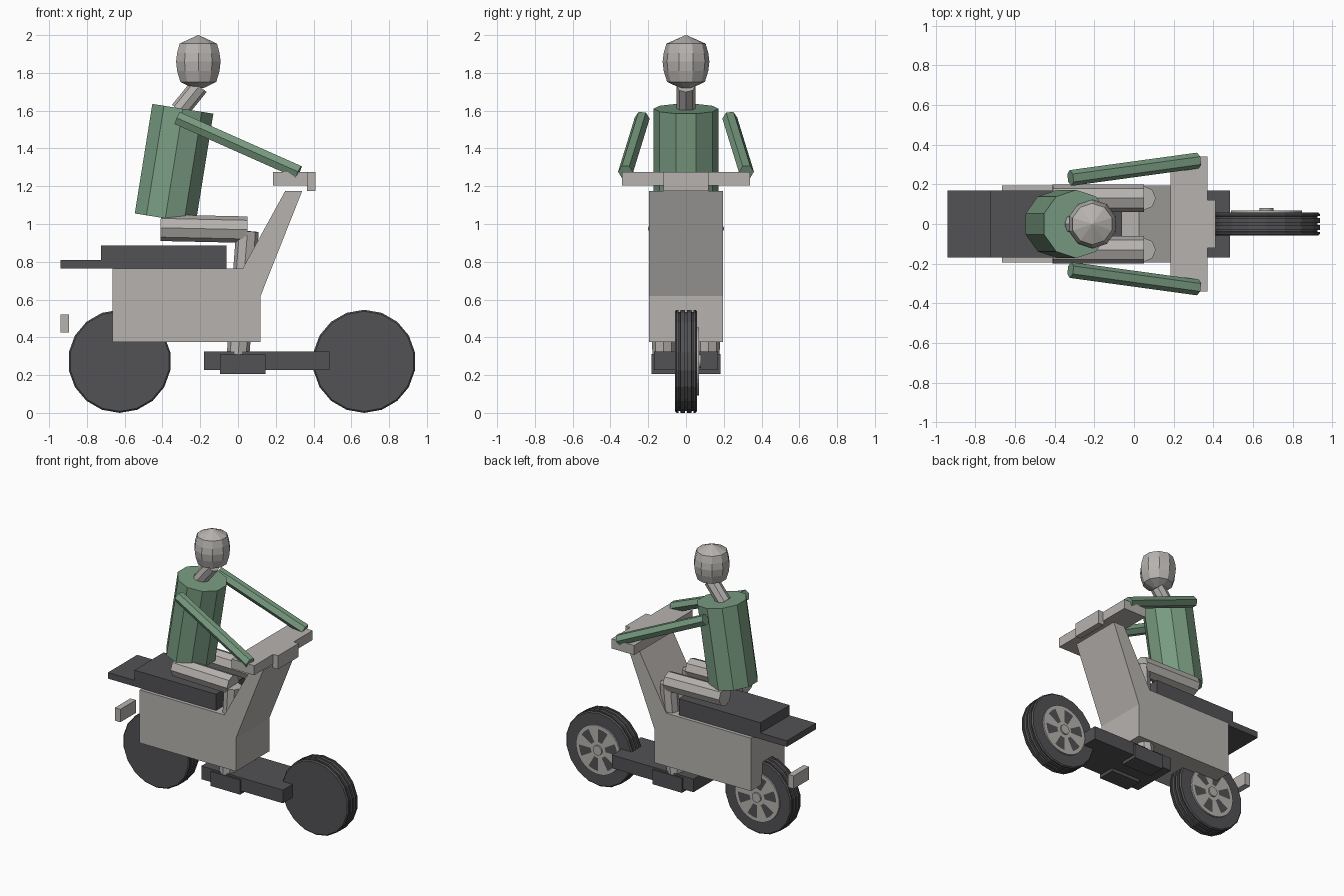
import bpy, bmesh
from math import sin, cos, pi
from mathutils import Vector

cube = bpy.data.objects.get("Cube")
if cube:
    bpy.data.objects.remove(cube)


def material(name, colour):
    m = bpy.data.materials.new(name)
    m.use_nodes = True
    m.diffuse_color = (*colour, 1)
    m.node_tree.nodes["Principled BSDF"].inputs["Base Color"].default_value = (*colour, 1)
    return m


GREY = material("warm grey", (0.47, 0.45, 0.43))
DARK = material("dark grey", (0.085, 0.085, 0.09))
GREEN = material("jacket green", (0.19, 0.33, 0.22))


def finish(name, bm, *mats):
    bmesh.ops.recalc_face_normals(bm, faces=bm.faces)
    mesh = bpy.data.meshes.new(name)
    bm.to_mesh(mesh)
    bm.free()
    for m in mats:
        mesh.materials.append(m)
    obj = bpy.data.objects.new(name, mesh)
    bpy.context.collection.objects.link(obj)
    return obj


def box(name, mat, x, y, z):
    bm = bmesh.new()
    bmesh.ops.create_cube(bm, size=1)
    for v in bm.verts:
        v.co = [(a + b) / 2 + c * (b - a) for c, (a, b) in zip(v.co, (x, y, z))]
    return finish(name, bm, mat)


def lathe(bm, start, axis, profile, sides, turn=0.0):
    """Stack rings of (radius, distance) along an axis and cap both ends."""
    axis = Vector(axis).normalized()
    side = Vector((0, 1, 0)) if abs(axis.y) < 0.9 else Vector((1, 0, 0))
    side = (side - axis * side.dot(axis)).normalized()
    other = axis.cross(side)
    rings = []
    for r, d in profile:
        angles = [2 * pi * i / sides + turn for i in range(sides)]
        rings.append([bm.verts.new(Vector(start) + axis * d + (side * cos(a) + other * sin(a)) * r)
                      for a in angles])
    bands = []
    for low, high in zip(rings, rings[1:]):
        bands.append([bm.faces.new((low[i], low[(i + 1) % sides], high[(i + 1) % sides], high[i]))
                      for i in range(sides)])
    bm.faces.new(rings[0])
    bm.faces.new(rings[-1])
    return bands


def limb(name, mat, a, b, radius, sides):
    bm = bmesh.new()
    axis = Vector(b) - Vector(a)
    lathe(bm, a, axis, [(radius, 0), (radius, axis.length)], sides)
    return finish(name, bm, mat)


# Scooter body: side profile pushed across the width
outline = [(-0.665, 0.375), (0.12, 0.375), (0.12, 0.62), (0.34, 1.175),
           (0.25, 1.175), (0.025, 0.765), (-0.665, 0.765)]
bm = bmesh.new()
face = bm.faces.new([bm.verts.new((x, -0.195, z)) for x, z in outline])
new = bmesh.ops.extrude_face_region(bm, geom=[face])["geom"]
bmesh.ops.translate(bm, vec=(0, 0.39, 0), verts=[g for g in new if isinstance(g, bmesh.types.BMVert)])
finish("scooter_body", bm, GREY)

# Seat, rack, lights, handlebar and footboard
box("seat", DARK, (-0.725, -0.06), (-0.17, 0.17), (0.765, 0.885))
box("rear_rack", DARK, (-0.94, -0.5), (-0.17, 0.17), (0.765, 0.81))
box("tail_light", GREY, (-0.94, -0.895), (-0.09, 0.09), (0.425, 0.52))
box("handlebar", GREY, (0.185, 0.37), (-0.34, 0.34), (1.205, 1.275))
box("headlight", GREY, (0.365, 0.41), (-0.12, 0.12), (1.175, 1.275))
box("footboard", DARK, (-0.18, 0.485), (-0.17, 0.17), (0.228, 0.325))

# Wheels: grooved tyre, spoked rim on the left side, hub cap
tread = [(0.265, -0.058), (0.273, -0.05)]
for groove in (-0.035, 0.0, 0.035):
    tread += [(0.273, groove - 0.006), (0.262, groove - 0.004),
              (0.262, groove + 0.004), (0.273, groove + 0.006)]
tread += [(0.273, 0.05), (0.265, 0.058)]
for name, x in (("rear", -0.627), ("front", 0.668)):
    hub = (x, 0, 0.273)
    bm = bmesh.new()
    lathe(bm, hub, (0, 1, 0), tread, 18, pi / 18 * 9)
    finish(name + "_tyre", bm, DARK)
    bm = bmesh.new()
    bands = lathe(bm, hub, (0, 1, 0), [(0.18, 0.055), (0.18, 0.069), (0.155, 0.069),
                                       (0.06, 0.069), (0.035, 0.069), (0.035, 0.08)], 36)
    for i, f in enumerate(bands[2]):
        f.material_index = int(i % 6 < 3)
    finish(name + "_rim", bm, GREY, DARK)

# Rider torso, neck and head
limb("torso", GREEN, (-0.385, 0, 1.03), (-0.292, 0, 1.61), 0.172, 10)
limb("neck", GREY, (-0.31, 0, 1.6), (-0.205, 0, 1.73), 0.05, 8)
bm = bmesh.new()
lathe(bm, (-0.21, 0, 1.72), (0, 0, 1), [(0.03, 0), (0.1, 0.032), (0.118, 0.09), (0.124, 0.14),
                                        (0.118, 0.185), (0.104, 0.235), (0.002, 0.28)], 10)
finish("head", bm, GREY)

# Arms, legs and feet on both sides
for side, s in (("left", 1), ("right", -1)):
    limb(side + "_arm", GREEN, (-0.32, 0.232 * s, 1.56), (0.322, 0.32 * s, 1.275), 0.04, 6)
    limb(side + "_thigh", GREY, (-0.41, 0.13 * s, 0.98), (0.05, 0.13 * s, 0.97), 0.07, 8)
    limb(side + "_shin", GREY, (0.05, 0.13 * s, 0.962), (0.0, 0.118 * s, 0.3), 0.06, 8)
    box(side + "_foot", DARK, (-0.095, 0.145), sorted((0.055 * s, 0.182 * s)), (0.205, 0.312))
